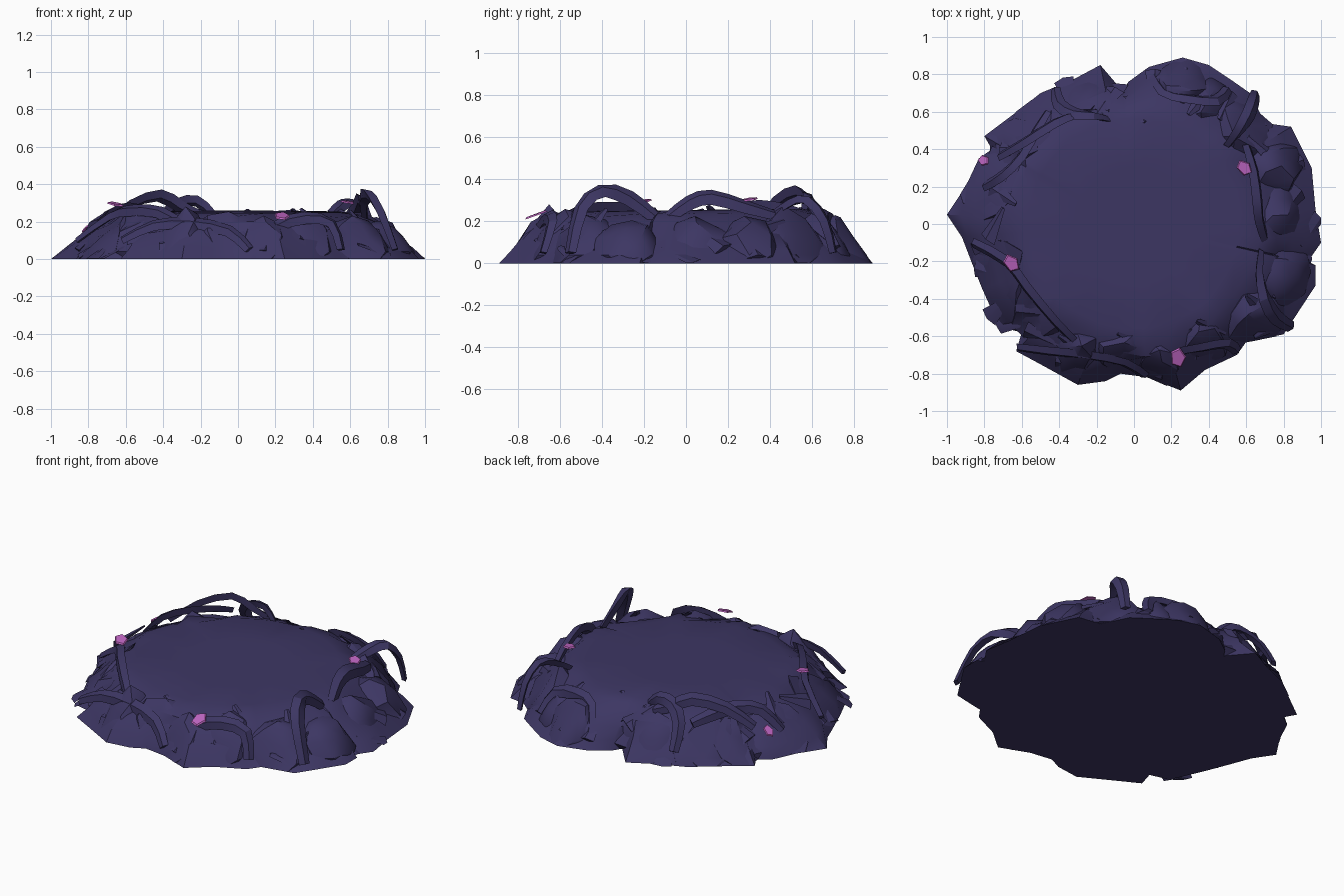
import bpy, bmesh, math, random
from mathutils import Vector, Matrix, noise

if "Cube" in bpy.data.objects:
    bpy.data.objects.remove(bpy.data.objects["Cube"])

random.seed(7)


def material(name, rgb):
    m = bpy.data.materials.new(name)
    m.diffuse_color = (*rgb, 1)
    m.use_nodes = True
    m.node_tree.nodes["Principled BSDF"].inputs["Base Color"].default_value = m.diffuse_color
    return m


PURPLE = material("dusky purple", (0.046, 0.037, 0.125))
PINK = material("orchid pink", (0.52, 0.13, 0.54))

# ragged ground outline, counter-clockwise from +x
OUTLINE = [(.97, .08), (.95, .3), (.84, .52), (.7, .54), (.62, .7), (.52, .77), (.4, .85), (.26, .89),
           (.08, .84), (-.03, .76), (-.06, .71), (-.18, .85), (-.33, .77), (-.5, .7), (-.6, .62),
           (-.8, .47), (-.76, .4), (-.83, .35), (-.9, .2), (-1, .05), (-.92, -.07), (-.87, -.2),
           (-.81, -.35), (-.72, -.55), (-.6, -.58), (-.63, -.68), (-.5, -.75), (-.3, -.86),
           (-.15, -.84), (-.07, -.8), (.07, -.82), (.25, -.89), (.38, -.78), (.55, -.7),
           (.6, -.63), (.8, -.59), (.97, -.33), (.97, -.22), (.93, -.2), (1, -.1)]
POLAR = sorted((math.atan2(y, x) % math.tau, math.hypot(x, y)) for x, y in OUTLINE)


def edge_radius(a):
    a %= math.tau
    pts = [(POLAR[-1][0] - math.tau, POLAR[-1][1])] + POLAR + [(POLAR[0][0] + math.tau, POLAR[0][1])]
    for (a0, r0), (a1, r1) in zip(pts, pts[1:]):
        if a0 <= a <= a1:
            return r0 + (r1 - r0) * (a - a0) / max(a1 - a0, 1e-6)
    return 0.85


def finish(bm, name, mat, angle=35):
    me = bpy.data.meshes.new(name)
    bmesh.ops.recalc_face_normals(bm, faces=bm.faces)
    bm.to_mesh(me)
    bm.free()
    ob = bpy.data.objects.new(name, me)
    bpy.context.collection.objects.link(ob)
    me.materials.append(mat)
    bpy.ops.object.select_all(action='DESELECT')
    ob.select_set(True)
    bpy.context.view_layer.objects.active = ob
    bpy.ops.object.shade_smooth_by_angle(angle=math.radians(angle))
    return ob


# mound: rings from the ragged ground line up to the smooth flat top
def mound():
    bm = bmesh.new()
    rings = []
    profile = [(1, 0), (.955, .06), (.88, .125), (.81, .19), (.74, .237), (.64, .252), (.35, .254)]
    for k, (s, z) in enumerate(profile):
        ring = []
        for a, r in POLAR:
            blend = min(k / 5, 1)
            rr = s * (r * (1 - blend) + .88 * blend)
            j = random.uniform(-1, 1) if 0 < k < 5 else 0
            rr += j * .02
            y = rr * math.sin(a)
            ring.append(bm.verts.new((rr * math.cos(a), y, z + j * .012 + (.012 * y if k > 3 else 0))))
        rings.append(ring)
    n = len(POLAR)
    for lo, hi in zip(rings, rings[1:]):
        for i in range(n):
            bm.faces.new((lo[i], lo[(i + 1) % n], hi[(i + 1) % n], hi[i]))
    bm.faces.new(rings[-1])
    bm.faces.new(rings[0][::-1])
    finish(bm, "mound", PURPLE)


# boulder: lumpy half-dome hugging the rim, leaning back to follow the slope
def boulder(i, a, wide, deep, high, frac):
    bm = bmesh.new()
    bmesh.ops.create_icosphere(bm, subdivisions=2, radius=1)
    r0 = edge_radius(a) * frac
    rot = Matrix.Rotation(a, 3, 'Z')
    for v in bm.verts:
        p = v.co * (1 + .3 * noise.noise(v.co * 1.3 + Vector((i * 3.7, 0, 0))))
        q = rot @ Vector((p.x * deep + r0 - p.z * .03, p.y * wide, 0))
        z = max(0.002, .04 + p.z * high)
        b = math.atan2(q.y, q.x)
        lean = .75 + .5 * max(0, -math.cos(b)) ** 6
        lim = edge_radius(b) * (1 - lean * z)
        if q.length > lim:
            q *= lim / q.length
        v.co = (q.x, q.y, z)
    finish(bm, "boulder_%02d" % i, PURPLE, 30)


# shard: thin bent flake lying on the slope
def shard(i, a):
    bm = bmesh.new()
    r = edge_radius(a)
    t = random.random()
    f, z = .95 - .19 * t, .03 + .19 * t
    bmesh.ops.create_cone(bm, segments=4, radius1=.05, radius2=.012, depth=.2, cap_ends=True)
    m = (Matrix.Translation((r * f * math.cos(a), r * f * math.sin(a), z))
         @ Matrix.Rotation(a, 4, 'Z') @ Matrix.Rotation(-.85, 4, 'Y')
         @ Matrix.Rotation(random.uniform(-1.5, 1.5), 4, 'X') @ Matrix.Diagonal((.4, 1.1, 1, 1)))
    bm.transform(m)
    for v in bm.verts:
        v.co.z = max(v.co.z, .004)
        v.co.x = max(-1, min(1, v.co.x))
        v.co.y = max(-.89, min(.89, v.co.y))
    finish(bm, "shard_%02d" % i, PURPLE, 20)


# root: flattened four-sided strand swept along a smoothed path
def root(name, pts, w):
    P = [Vector(p) for p in pts]
    P = [2 * P[0] - P[1]] + P + [2 * P[-1] - P[-2]]
    path = []
    for k in range(1, len(P) - 2):
        a, b, c, d = P[k - 1:k + 3]
        for t in (0, .5):
            path.append(.5 * (2 * b + (c - a) * t + (2 * a - 5 * b + 4 * c - d) * t * t
                              + (3 * b - a - 3 * c + d) * t ** 3))
    path.append(P[-2])
    bm = bmesh.new()
    rings = []
    for k, p in enumerate(path):
        tan = (path[min(k + 1, len(path) - 1)] - path[max(k - 1, 0)]).normalized()
        out = Vector((p.x, p.y, .5)).normalized()
        side = tan.cross(out).normalized()
        out = side.cross(tan)
        ww = w * (.7 + .3 * math.sin(math.pi * k / (len(path) - 1)))
        rings.append([bm.verts.new(Vector((q.x, q.y, max(q.z, .003)))) for q in
                      (p + side * ww, p + out * ww * .55, p - side * ww, p - out * ww * .55)])
    for lo, hi in zip(rings, rings[1:]):
        for i in range(4):
            bm.faces.new((lo[i], lo[(i + 1) % 4], hi[(i + 1) % 4], hi[i]))
    bm.faces.new(rings[0])
    bm.faces.new(rings[-1])
    finish(bm, name, PURPLE, 25)


# leaf: small pink five-sided flake, its face tipped by tilt toward the turn direction
def leaf(i, loc, size, tilt, turn):
    bm = bmesh.new()
    bmesh.ops.create_cone(bm, segments=5, radius1=size, radius2=size * .85, depth=.008, cap_ends=True)
    bm.transform(Matrix.Translation(loc) @ Matrix.Rotation(turn, 4, 'Z')
                 @ Matrix.Rotation(tilt, 4, 'Y') @ Matrix.Diagonal((1.15, .85, 1, 1)))
    finish(bm, "pink_leaf_%d" % i, PINK)


mound()
N = 19
for i in range(N):
    a = math.tau * (i + random.uniform(-.25, .25)) / N
    boulder(i, a, random.uniform(.13, .21), random.uniform(.14, .19),
            random.uniform(.16, .215), random.uniform(.78, .84))
for i in range(36):
    shard(i, math.tau * (i + random.uniform(-.4, .4)) / 36)

root("root_right_arch", [(.84, -.55, .05), (.76, -.5, .26), (.7, -.4, .345), (.67, -.27, .31), (.68, -.15, .22)], .045)
root("root_right_rim", [(.7, -.08, .22), (.67, .02, .29), (.66, .12, .315), (.64, .28, .27), (.6, .42, .23)], .045)
root("root_back_right_arch", [(.5, .42, .24), (.56, .5, .29), (.61, .58, .3), (.64, .66, .2), (.65, .7, .05)], .04)
root("root_back_left_arch", [(-.72, .36, .18), (-.58, .44, .29), (-.42, .54, .34), (-.31, .58, .28), (-.2, .6, .235)], .04)
root("root_back_drop", [(-.42, .72, .08), (-.4, .64, .22), (-.32, .59, .3), (-.22, .58, .31), (-.14, .56, .24)], .04)
root("root_left", [(-.8, .2, .12), (-.7, .26, .24), (-.6, .36, .27), (-.52, .5, .25), (-.46, .6, .22)], .04)
root("root_left_front", [(-.86, -.1, .1), (-.68, -.2, .23), (-.57, -.34, .26), (-.42, -.52, .25), (-.28, -.66, .17)], .04)
root("root_front", [(-.62, -.66, .1), (-.45, -.68, .18), (-.25, -.7, .19), (-.05, -.74, .15), (.06, -.81, .05)], .04)
root("root_front_right", [(.14, -.82, .04), (.2, -.7, .17), (.36, -.66, .22), (.5, -.64, .19), (.55, -.68, .05)], .04)
root("root_back", [(.1, .8, .06), (.16, .7, .2), (.28, .67, .23), (.44, .66, .2), (.5, .72, .08)], .04)

leaf(0, (.59, .3, .305), .044, .15, -.8)
leaf(1, (-.655, -.21, .295), .048, .2, -.9)
leaf(2, (.235, -.715, .232), .052, .35, -1.5)
leaf(3, (-.805, .34, .17), .036, .7, 2.8)
